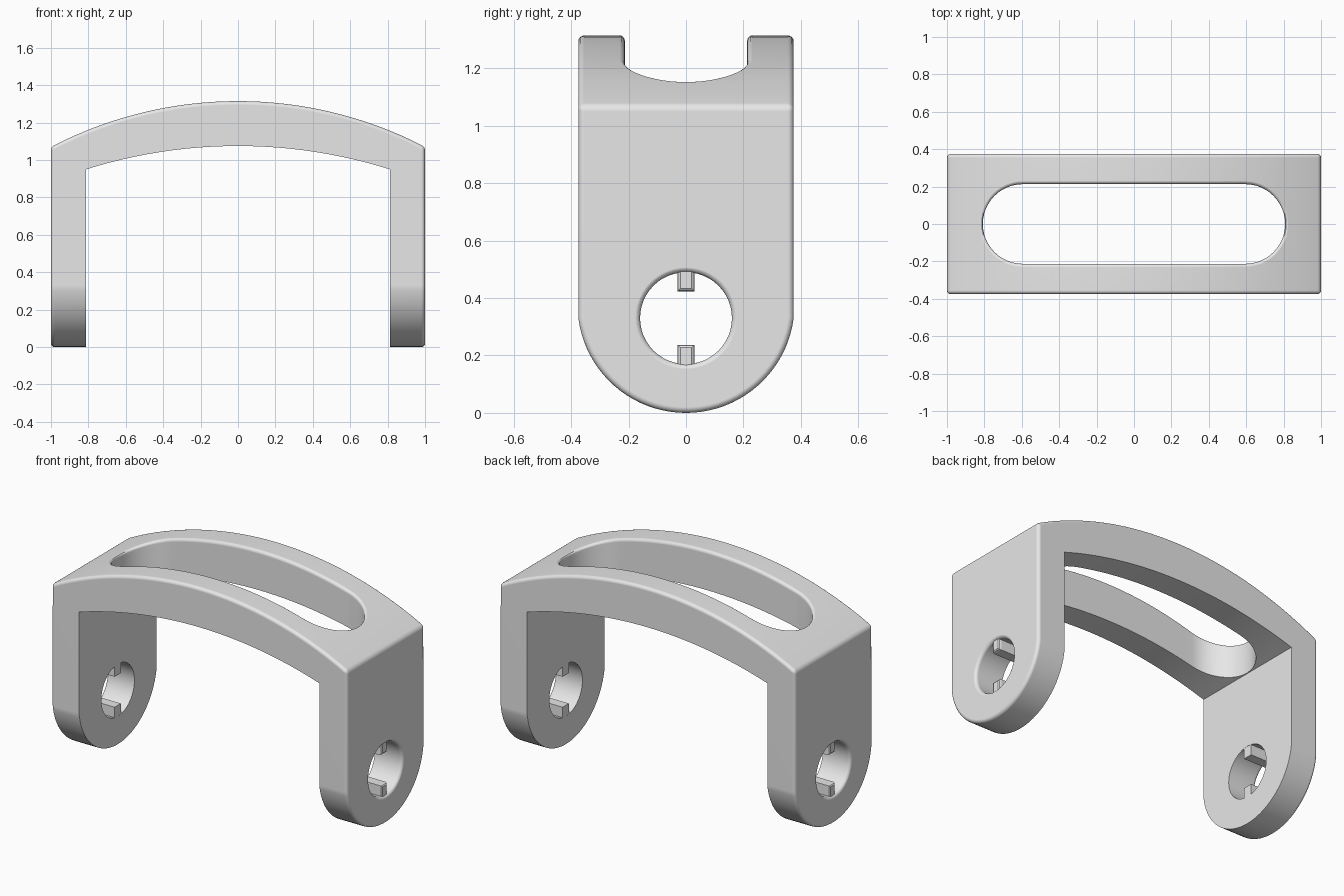
import bpy, bmesh
from math import sin, cos, pi, sqrt, asin

cube = bpy.data.objects.get("Cube")
if cube:
    bpy.data.objects.remove(cube, do_unlink=True)

DEPTH, INNER, ROUND = 0.375, 0.812, 0.02
HOLE_Z, HOLE_R = 0.33, 0.16

grey = bpy.data.materials.new("plain_grey")
grey.use_nodes = True
grey.diffuse_color = (0.8, 0.8, 0.8, 1)
grey.node_tree.nodes["Principled BSDF"].inputs["Base Color"].default_value = (0.8, 0.8, 0.8, 1)


def loft(name, rings):
    """Closed solid through a list of equal-length point rings."""
    bm = bmesh.new()
    loops = [[bm.verts.new(p) for p in ring] for ring in rings]
    n = len(loops[0])
    for a, b in zip(loops, loops[1:]):
        for i in range(n):
            j = (i + 1) % n
            bm.faces.new((a[i], a[j], b[j], b[i]))
    bm.faces.new(loops[0][::-1])
    bm.faces.new(loops[-1])
    bmesh.ops.recalc_face_normals(bm, faces=bm.faces)
    mesh = bpy.data.meshes.new(name)
    bm.to_mesh(mesh)
    bm.free()
    mesh.materials.append(grey)
    obj = bpy.data.objects.new(name, mesh)
    bpy.context.collection.objects.link(obj)
    return obj


def carve(obj, cutter, operation):
    """Apply a boolean and discard the cutter."""
    mod = obj.modifiers.new("cut", 'BOOLEAN')
    mod.object, mod.operation, mod.solver = cutter, operation, 'EXACT'
    graph = bpy.context.evaluated_depsgraph_get()
    mesh = bpy.data.meshes.new_from_object(obj.evaluated_get(graph))
    obj.modifiers.clear()
    obj.data = mesh
    bpy.data.objects.remove(cutter, do_unlink=True)


def arc_height(half, end, apex):
    s = apex - end
    r = (half * half + s * s) / (2 * s)
    return lambda x: apex - r + sqrt(max(r * r - x * x, 0))


outer = arc_height(1.0, 1.07, 1.315)
inner = arc_height(INNER, 0.95, 1.075)

# Bracket: arched front profile, trimmed by the round-footed side profile
N = 32
steps = [-1 + 2 * i / N for i in range(N + 1)]
profile = [(-1, -0.1)] + [(x, outer(x)) for x in steps] + [(1, -0.1), (INNER, -0.1)]
profile += [(-x * INNER, inner(x * INNER)) for x in steps] + [(-INNER, -0.1)]
bracket = loft("bracket", [[(x, y, z) for x, z in profile] for y in (-0.5, 0.5)])

foot_r = (DEPTH ** 2 + HOLE_Z ** 2) / (2 * HOLE_Z)
start = asin((foot_r - HOLE_Z) / foot_r)
angles = [pi + start + (pi - 2 * start) * i / 40 for i in range(41)]
side = [(foot_r * cos(a), foot_r + foot_r * sin(a)) for a in angles]
side += [(DEPTH, 2), (-DEPTH, 2)]
carve(bracket, loft("side_trim", [[(x, y, z) for y, z in side] for x in (-1.2, 1.2)]), 'INTERSECT')

# Round the outside edges only
bm = bmesh.new()
bm.from_mesh(bracket.data)
bmesh.ops.remove_doubles(bm, verts=bm.verts, dist=1e-5)
rim = [e for e in bm.edges if len(e.link_faces) == 2 and e.calc_face_angle() > 0.5
       and all(abs(v.co.x) > 0.99 or v.co.z > outer(v.co.x) - 0.01 for v in e.verts)]
bmesh.ops.bevel(bm, geom=rim, offset=ROUND, segments=4, profile=0.5,
                affect='EDGES', clamp_overlap=False)
bm.to_mesh(bracket.data)
bm.free()

# Rounded lip as (widening, height) pairs, shared by the slot and the holes
lip = [(ROUND * (1 - cos(t * pi / 8)), ROUND * (sin(t * pi / 8) - 1) + 0.0005) for t in range(5)]

# Slot through the arch, its lip following the curved top
SLOT_R, SLOT_X = 0.213, 0.595


def stadium(grow, height):
    ring = []
    for sign, first in ((1, -pi / 2), (-1, pi / 2)):
        for i in range(25):
            a = first + pi * i / 24
            ring.append((sign * SLOT_X + (SLOT_R + grow) * cos(a), (SLOT_R + grow) * sin(a)))
        for i in range(1, 20):
            ring.append((sign * SLOT_X * (1 - i / 10), sign * (SLOT_R + grow)))
    return [(x, y, height(x)) for x, y in ring]


rings = [stadium(0, lambda x: 0.7)]
rings += [stadium(g, lambda x, h=h: outer(x) + h) for g, h in lip]
rings.append(stadium(ROUND, lambda x: 1.6))
carve(bracket, loft("slot_cutter", rings), 'DIFFERENCE')


# Keyed pivot holes in both legs
def circle(x, r):
    return [(x, r * cos(i * pi / 24), HOLE_Z + r * sin(i * pi / 24)) for i in range(48)]


for s, label in ((1, "left"), (-1, "right")):
    rings = [circle(s * 0.7, HOLE_R)]
    rings += [circle(s * (1 + h), HOLE_R + g) for g, h in lip]
    rings.append(circle(s * 1.1, HOLE_R + ROUND))
    carve(bracket, loft("hole_cutter", rings), 'DIFFERENCE')
    for up, place in ((1, "upper"), (-1, "lower")):
        key = []
        for x, shrink in ((INNER + 0.001, 0), (0.975, 0), (0.985, 0.003), (0.99, 0.01)):
            w, tip, root = 0.03 - shrink, 0.093 + shrink, 0.172
            key.append([(s * x, y, HOLE_Z + up * r) for y, r in
                        ((-w, tip), (w, tip), (w, root), (-w, root))])
        loft(f"{label}_{place}_key", key)

# Smooth shading on the bracket with crisp corners kept
bpy.ops.object.select_all(action='DESELECT')
bracket.select_set(True)
bpy.context.view_layer.objects.active = bracket
bpy.ops.object.shade_smooth_by_angle(angle=0.55)
normals = bracket.modifiers.new("even_shading", 'WEIGHTED_NORMAL')
normals.keep_sharp = True
